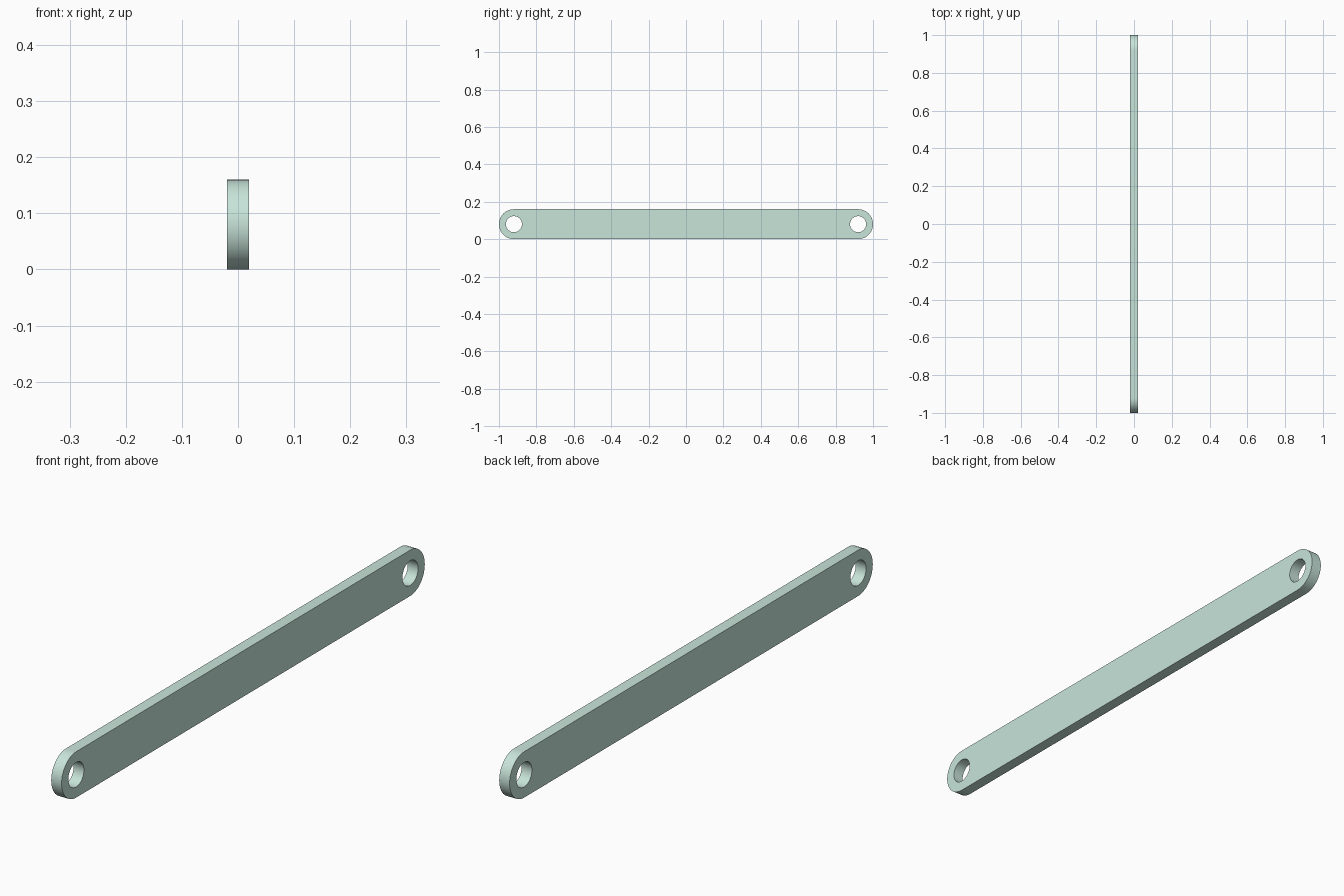
import bpy, bmesh
from math import pi, sin, cos

if "Cube" in bpy.data.objects:
    bpy.data.objects.remove(bpy.data.objects["Cube"])

HALF_T = 0.02      # half thickness along x
R_END = 0.08       # radius of the rounded ends
R_HOLE = 0.043     # radius of the pin holes
Y_PIN = R_END - 1  # pin centre on the -y end
SEG = 64           # segments per full circle


def arc(cy, r, start, steps):
    """Points on a circle around (cy, R_END) in the yz plane."""
    return [(-HALF_T, cy + r * cos(start + 2 * pi * i / SEG),
             R_END + r * sin(start + 2 * pi * i / SEG)) for i in range(steps)]


def add_loop(bm, points):
    verts = [bm.verts.new(p) for p in points]
    return [bm.edges.new((v, verts[i - 1])) for i, v in enumerate(verts)]


bm = bmesh.new()

# Rounded bar outline with a pin hole at each end
half = SEG // 2 + 1
edges = add_loop(bm, arc(-Y_PIN, R_END, -pi / 2, half) + arc(Y_PIN, R_END, pi / 2, half))
for cy in (Y_PIN, -Y_PIN):
    edges += add_loop(bm, arc(cy, R_HOLE, 0, SEG))

# Fill the profile and extrude it to full thickness
bmesh.ops.triangle_fill(bm, edges=edges, use_beauty=True, normal=(1, 0, 0))
out = bmesh.ops.extrude_face_region(bm, geom=bm.faces[:], use_keep_orig=True)
moved = [g for g in out["geom"] if isinstance(g, bmesh.types.BMVert)]
bmesh.ops.translate(bm, verts=moved, vec=(2 * HALF_T, 0, 0))
bmesh.ops.recalc_face_normals(bm, faces=bm.faces[:])

mesh = bpy.data.meshes.new("link_bar")
bm.to_mesh(mesh)
bm.free()
bar = bpy.data.objects.new("link_bar", mesh)
bpy.context.collection.objects.link(bar)

# Pale green finish
mat = bpy.data.materials.new("pale_green")
mat.diffuse_color = (0.58, 0.78, 0.70, 1)
mat.use_nodes = True
mat.node_tree.nodes["Principled BSDF"].inputs["Base Color"].default_value = mat.diffuse_color
mesh.materials.append(mat)

# Smooth rims and holes, sharp face edges
bpy.context.view_layer.objects.active = bar
bar.select_set(True)
bpy.ops.object.shade_smooth_by_angle()
